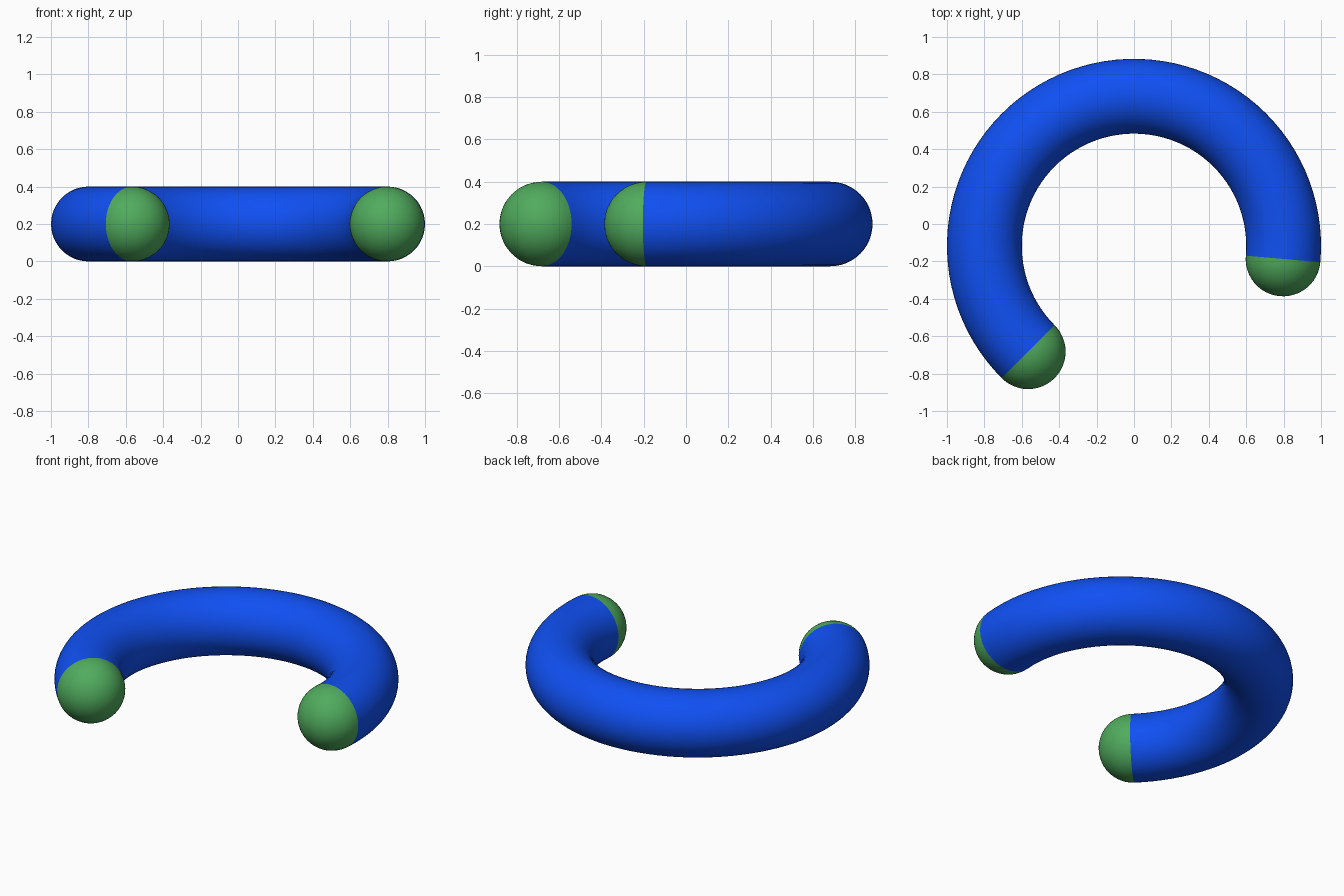
import bpy, bmesh
from math import radians, cos, sin
from mathutils import Matrix, Vector

if "Cube" in bpy.data.objects:
    bpy.data.objects.remove(bpy.data.objects["Cube"])

R, r = 0.8, 0.2                       # bend radius, tube radius
START, END = -5, 225                  # arc angles in degrees
CENTRE = Vector((0, -0.117, r))
SIDES, STEPS = 48, 64


def material(name, colour):
    m = bpy.data.materials.new(name)
    m.diffuse_color = colour
    m.use_nodes = True
    m.node_tree.nodes["Principled BSDF"].inputs["Base Color"].default_value = m.diffuse_color
    return m


def finish(bm, name, mat):
    bmesh.ops.recalc_face_normals(bm, faces=bm.faces)
    for f in bm.faces:
        f.smooth = True
    me = bpy.data.meshes.new(name)
    bm.to_mesh(me)
    bm.free()
    me.materials.append(mat)
    ob = bpy.data.objects.new(name, me)
    bpy.context.collection.objects.link(ob)
    ob.location = CENTRE
    return ob


def frame(deg, sign):
    # Matrix at an arc end whose local z points out along the tube
    a = radians(deg)
    return (Matrix.Translation((R * cos(a), R * sin(a), 0))
            @ Matrix.Rotation(a, 4, 'Z') @ Matrix.Rotation(radians(-90 * sign), 4, 'X'))


blue = material("blue", (0.005, 0.08, 0.9, 1))
green = material("green", (0.08, 0.41, 0.11, 1))

# Curved tube: circle swept around the arc
bm = bmesh.new()
bmesh.ops.create_circle(bm, segments=SIDES, radius=r, matrix=frame(START, 1))
bmesh.ops.spin(bm, geom=bm.verts[:] + bm.edges[:], cent=(0, 0, 0), axis=(0, 0, 1),
               angle=radians(END - START), steps=STEPS, use_duplicate=False)
finish(bm, "curved_tube", blue)

# Hemispherical end caps
for name, deg, sign in (("right_end_cap", START, -1), ("left_end_cap", END, 1)):
    bm = bmesh.new()
    bmesh.ops.create_uvsphere(bm, u_segments=SIDES, v_segments=SIDES // 2, radius=r)
    bmesh.ops.delete(bm, geom=[v for v in bm.verts if v.co.z < -1e-4], context='VERTS')
    bm.transform(frame(deg, sign))
    finish(bm, name, green)
